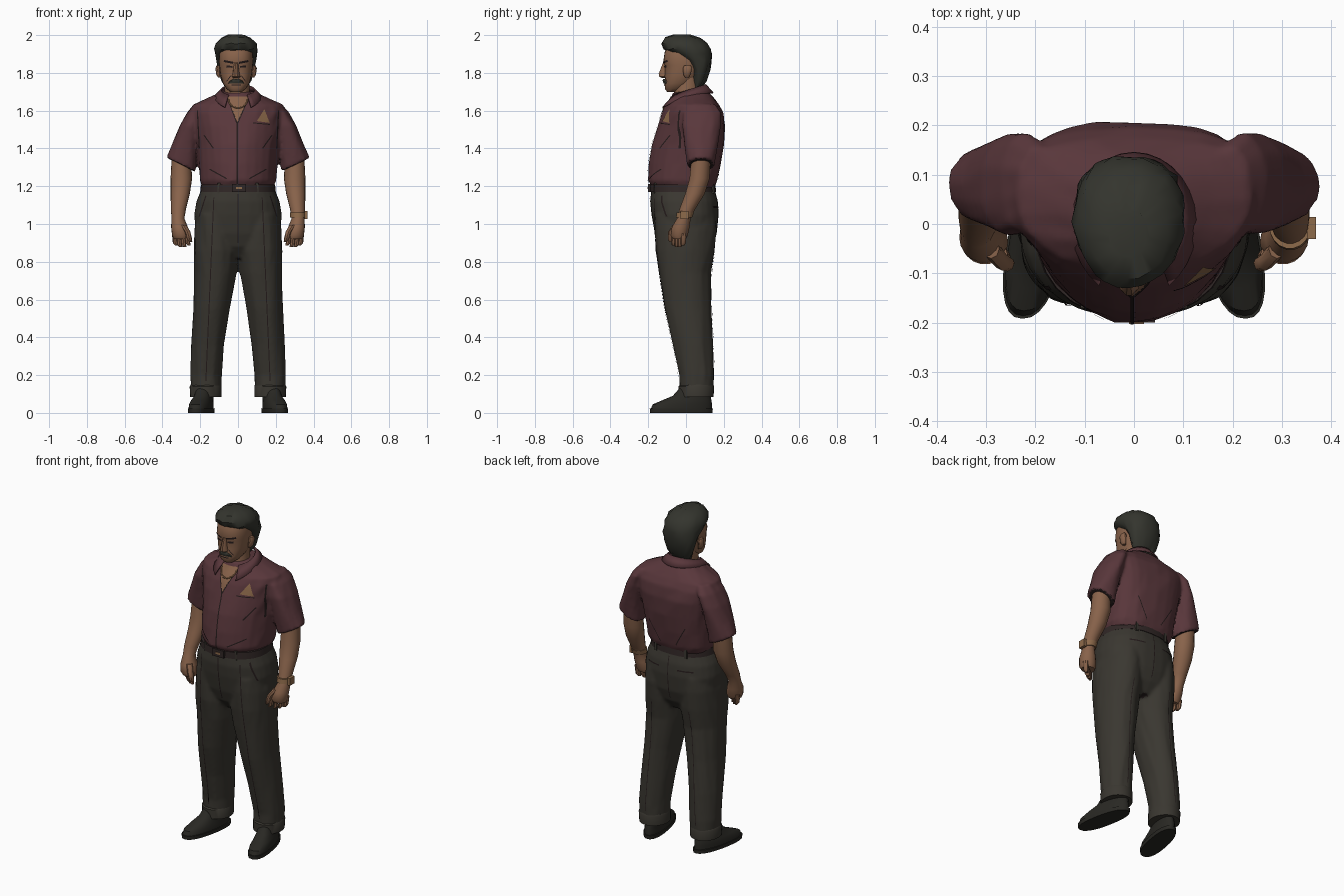
import bpy, bmesh, math, random
from mathutils import Vector
from mathutils.bvhtree import BVHTree

random.seed(4)
cube = bpy.data.objects.get("Cube")
if cube:
    bpy.data.objects.remove(cube)
made = []


def material(name, r, g, b):
    m = bpy.data.materials.new(name)
    m.use_nodes = True
    m.diffuse_color = (r, g, b, 1)
    m.node_tree.nodes["Principled BSDF"].inputs["Base Color"].default_value = (r, g, b, 1)
    return m


SHIRT = material("maroon cloth", .1, .038, .044)
TROUSER = material("charcoal cloth", .042, .038, .03)
SKIN = material("tan skin", .25, .125, .07)
HAIR = material("black hair", .034, .035, .027)
SHOE = material("black leather", .022, .021, .017)
BELT = material("brown leather", .03, .02, .019)
INK = material("dark seam", .018, .011, .011)
METAL = material("bronze metal", .27, .145, .07)


def finish(name, bm, mat):
    mesh = bpy.data.meshes.new(name)
    bm.to_mesh(mesh)
    bm.free()
    mesh.materials.append(mat)
    ob = bpy.data.objects.new(name, mesh)
    bpy.context.collection.objects.link(ob)
    made.append(ob)
    return ob


def loft(name, mat, rings, side=1, sides=28, front=2, back=2, mid=.5, jitter=0, warp=None):
    """Skin horizontal rings given as (centre x, z, half width, front y, back y)."""
    bm = bmesh.new()
    loops = []
    for cx, z, rx, yf, yb in rings:
        ym = yf + (yb - yf) * mid
        loop = []
        for i in range(sides):
            a = math.tau * i / sides
            c, s = math.cos(a), math.sin(a)
            p = 2 / (front if s < 0 else back)
            depth = (yb - ym) if s > 0 else (ym - yf)
            v = Vector((cx + math.copysign(rx * abs(c) ** p, c),
                        ym + math.copysign(depth * abs(s) ** p, s), z))
            v += Vector([random.uniform(-jitter, jitter) for _ in range(3)])
            if warp:
                v = warp(v)
            v.x *= side
            loop.append(bm.verts.new(v))
        loops.append(loop)
    for low, high in zip(loops, loops[1:]):
        for i in range(sides):
            j = (i + 1) % sides
            bm.faces.new((low[i], low[j], high[j], high[i]))
    bm.faces.new(loops[0])
    bm.faces.new(loops[-1])
    bmesh.ops.recalc_face_normals(bm, faces=bm.faces)
    return finish(name, bm, mat)


def blend(name, mat, parts, passes):
    """Fuse overlapping parts into one garment with dark undersides; return a ray target."""
    bm = bmesh.new()
    for part in parts:
        bm.from_mesh(part.data)
        made.remove(part)
        bpy.data.objects.remove(part)
    ob = finish(name, bm, mat)
    remesh = ob.modifiers.new("fuse", "REMESH")
    remesh.mode = "VOXEL"
    remesh.voxel_size = .01
    ob.modifiers.new("soften", "SMOOTH").iterations = passes
    deps = bpy.context.evaluated_depsgraph_get()
    fused = bpy.data.meshes.new_from_object(ob.evaluated_get(deps))
    ob.modifiers.clear()
    ob.data = fused
    fused.materials.append(INK)
    for p in fused.polygons:
        p.material_index = int(p.normal.z < -.85)
    return tree(ob)


def tree(ob):
    return BVHTree.FromPolygons([v.co for v in ob.data.vertices],
                                [p.vertices[:] for p in ob.data.polygons])


def decal(name, mat, target, outline, facing=-1):
    """Lay a flat x-z outline onto the front or back of a surface."""
    bm = bmesh.new()
    bm.faces.new([bm.verts.new((x, 0, z)) for x, z in outline])
    bmesh.ops.subdivide_edges(bm, edges=bm.edges[:], cuts=9, use_grid_fill=True)
    for v in bm.verts:
        hit = target.ray_cast(Vector((v.co.x, facing, v.co.z)), Vector((0, -facing, 0)))[0]
        v.co.y = (hit.y if hit else 0) + facing * .004
    bm.normal_update()
    bmesh.ops.reverse_faces(bm, faces=[f for f in bm.faces if f.normal.y * facing < 0])
    return finish(name, bm, mat)


def stroke(name, target, a, b, width=.006, facing=-1):
    (ax, az), (bx, bz) = a, b
    d = Vector((bx - ax, bz - az)).normalized() * width / 2
    decal(name, INK, target, [(ax - d.y, az + d.x), (bx - d.y, bz + d.x),
                              (bx + d.y, bz - d.x), (ax + d.y, az - d.x)], facing)


def box(name, mat, centre, size):
    bm = bmesh.new()
    bmesh.ops.create_cube(bm, size=1)
    bmesh.ops.scale(bm, vec=size, verts=bm.verts)
    bmesh.ops.translate(bm, vec=centre, verts=bm.verts)
    return finish(name, bm, mat)


def sleeve_slant(v):
    return Vector((v.x, v.y, v.z + .45 * (v.x - .305) * max(0, 1 - (v.z - 1.33) / .15)))


def toe_out(v):
    return Vector((v.x - .19 * (v.y + .02), v.y, v.z))


# Shirt body and sleeves, fused at the shoulders
shirt = [loft("body", SHIRT, [
    (0, 1.19, .185, -.18, .15), (0, 1.23, .203, -.203, .167), (0, 1.32, .208, -.196, .183),
    (0, 1.42, .217, -.18, .201), (0, 1.52, .235, -.152, .208), (0, 1.59, .252, -.126, .196),
    (0, 1.63, .24, -.105, .175), (0, 1.665, .16, -.082, .148), (0, 1.7, .09, -.065, .12)],
    front=1.9, back=2.8, mid=.55, jitter=.003)]
for s in (1, -1):
    shirt.append(loft("sleeve", SHIRT, [
        (.303, 1.315, .075, .006, .153), (.278, 1.42, .067, -.008, .168), (.249, 1.52, .06, -.022, .184),
        (.222, 1.59, .047, -.014, .185), (.19, 1.637, .04, .03, .155)], s, sides=20, front=2.4,
        jitter=.003, warp=sleeve_slant))
shirt_tree = blend("shirt", SHIRT, shirt, 2)

# Open neckline, placket, pocket badge and cloth folds
decal("open_neck", SKIN, shirt_tree, [(-.056, 1.675), (-.004, 1.53), (.056, 1.675)])
stroke("placket_seam", shirt_tree, (-.004, 1.53), (-.004, 1.2), .007)
decal("pocket_badge", METAL, shirt_tree, [(.1, 1.545), (.168, 1.535), (.14, 1.608)])
stroke("pocket_edge", shirt_tree, (.08, 1.535), (.17, 1.527), .005)
for s in (1, -1):
    stroke("neck_edge", shirt_tree, (s * .052, 1.66), (-.004, 1.53), .007)
    stroke("waist_fold", shirt_tree, (s * .06, 1.24), (s * .15, 1.29))
    stroke("chest_fold", shirt_tree, (s * .13, 1.4), (s * .18, 1.47))
    stroke("sleeve_seam", shirt_tree, (s * .215, 1.6), (s * .205, 1.4))
    stroke("back_fold", shirt_tree, (s * .05, 1.24), (s * .12, 1.36), .005, 1)

# Collar band with pointed front
bm = bmesh.new()
rows = []
for i in range(25):
    a = math.radians(-146 + 292 * i / 24)
    c, s = math.cos(a), math.sin(a)
    drop = (1 - c) / 2
    top = (.085 * s, .012 + .088 * c, 1.735 - .06 * drop)
    low = (.122 * s, -.002 + .142 * c, 1.69 - .09 * drop ** 2)
    rows.append([bm.verts.new(p) for p in (top, low)])
for (a, b), (c, d) in zip(rows, rows[1:]):
    bm.faces.new((a, b, d, c))
collar = finish("collar", bm, SHIRT)
collar.modifiers.new("thickness", "SOLIDIFY").thickness = .008

# Neck and head
loft("neck", SKIN, [(0, 1.6, .075, -.09, .09), (-.004, 1.68, .066, -.065, .075),
                    (-.008, 1.79, .066, -.06, .075)])
HX = -.01
head = loft("head", SKIN, [
    (HX, 1.7, .03, -.1, -.04), (HX, 1.715, .05, -.112, .0), (HX, 1.745, .07, -.113, .05),
    (HX, 1.79, .083, -.112, .08), (HX, 1.84, .089, -.113, .1), (HX, 1.862, .09, -.12, .1),
    (HX, 1.91, .088, -.113, .1), (HX, 1.96, .07, -.09, .08)], front=2.4)
face_tree = tree(head)
loft("nose", SKIN, [(HX, 1.772, .014, -.125, -.1), (HX, 1.78, .023, -.143, -.09),
                    (HX, 1.795, .018, -.146, -.09), (HX, 1.855, .01, -.122, -.1)], sides=10)
loft("hair", HAIR, [
    (HX, 1.72, .055, .03, .085), (HX, 1.76, .078, .03, .11), (HX, 1.82, .095, .02, .128),
    (HX, 1.865, .104, -.02, .137), (HX, 1.9, .11, -.075, .138), (HX, 1.925, .114, -.118, .133),
    (HX, 1.955, .108, -.128, .115), (HX, 1.985, .08, -.11, .08), (HX, 2, .04, -.07, .03)],
    back=2.2, jitter=.004)
loft("moustache", HAIR, [(HX, 1.745, .042, -.118, -.09), (HX, 1.758, .034, -.124, -.09),
                         (HX, 1.768, .016, -.122, -.09)], sides=16)
stroke("mouth", face_tree, (HX - .025, 1.736), (HX + .025, 1.736))
for s in (1, -1):
    stroke("eyebrow", face_tree, (HX + s * .015, 1.853), (HX + s * .065, 1.863), .011)
    stroke("eye", face_tree, (HX + s * .02, 1.832), (HX + s * .052, 1.834), .01)
    stroke("cheek_line", face_tree, (HX + s * .028, 1.785), (HX + s * .05, 1.755), .004)
    loft("ear", SKIN, [(HX + s * .085, 1.775, .01, -.005, .015), (HX + s * .092, 1.79, .013, -.015, .025),
                       (HX + s * .096, 1.825, .014, -.017, .034),
                       (HX + s * .094, 1.84, .009, -.01, .025)], sides=10)

# Neck chain
chain = bpy.data.curves.new("chain", "CURVE")
chain.dimensions = "3D"
chain.bevel_depth = .004
chain.bevel_resolution = 1
line = chain.splines.new("POLY")
line.points.add(12)
for i, p in enumerate(line.points):
    a = math.pi * (i / 12 - .5)
    x, z = .05 * math.sin(a), 1.66 - .045 * math.cos(a)
    hit = shirt_tree.ray_cast(Vector((x, -1, z)), Vector((0, 1, 0)))[0]
    p.co = (x, hit.y - .007, z, 1)
chain.materials.append(METAL)
bpy.context.collection.objects.link(bpy.data.objects.new("neck_chain", chain))

# Trousers, legs fused to the seat
trousers = [loft("seat", TROUSER, [
    (0, .82, .12, -.09, .1), (0, .88, .19, -.14, .14), (0, .95, .224, -.165, .163),
    (0, 1.05, .232, -.183, .173), (0, 1.12, .22, -.19, .169), (0, 1.19, .192, -.183, .15)],
    front=2.3, back=2.4)]
for s in (1, -1):
    trousers.append(loft("leg", TROUSER, [
        (.17, .09, .079, -.032, .143), (.17, .2, .083, -.035, .147), (.16, .36, .087, -.067, .143),
        (.141, .55, .096, -.112, .134), (.121, .74, .111, -.142, .132), (.117, .86, .117, -.16, .151),
        (.117, .97, .113, -.165, .16), (.113, 1.05, .105, -.165, .155)], s, front=2.2, jitter=.003))
trouser_tree = blend("trousers", TROUSER, trousers, 3)
stroke("fly_seam", trouser_tree, (0, 1.16), (0, .9))
stroke("seat_seam", trouser_tree, (0, 1.16), (0, .9), .005, 1)

# Belt
loft("belt", BELT, [(0, 1.17, .2, -.191, .159), (0, 1.21, .196, -.19, .156)], front=2.2, back=2.4)
box("buckle", BELT, (.005, -.193, 1.191), (.075, .014, .044))
box("buckle_pin", METAL, (.005, -.2, 1.191), (.03, .006, .012))
for x in (-.1, .1):
    box("belt_loop", TROUSER, (x, -.16, 1.19), (.016, .02, .055))
    box("belt_loop", TROUSER, (x, .139, 1.19), (.016, .02, .055))

for s, label in ((1, "left"), (-1, "right")):
    # Turned-up cuff, creases and pockets
    loft(label + "_cuff", TROUSER, [(.17, .085, .083, -.04, .146), (.171, .14, .085, -.041, .149),
                                    (.17, .15, .08, -.03, .144)], s)
    stroke("crease", trouser_tree, (s * .128, 1.14), (s * .17, .17), .005)
    stroke("back_crease", trouser_tree, (s * .125, .85), (s * .17, .17), .004, 1)
    stroke("side_pocket", trouser_tree, (s * .17, 1.15), (s * .205, 1.04))
    stroke("back_pocket", trouser_tree, (s * .06, 1.09), (s * .15, 1.09), .008, 1)

    # Shoe
    loft(label + "_sole", SHOE, [(.193, 0, .059, -.19, .14), (.193, .022, .061, -.192, .142)], s,
         front=2.4, back=2.3, warp=toe_out)
    loft(label + "_shoe", SHOE, [
        (.193, .02, .057, -.187, .138), (.193, .045, .057, -.176, .138), (.193, .065, .052, -.13, .135),
        (.188, .09, .047, -.07, .13), (.185, .13, .045, -.035, .125)], s, front=2.4, warp=toe_out)

    # Arm and palm
    loft(label + "_arm", SKIN, [
        (.3, 1.37, .05, .03, .133), (.3, 1.24, .057, .018, .125), (.306, 1.16, .051, -.005, .1),
        (.315, 1.08, .04, -.035, .05), (.318, 1.03, .034, -.048, .025), (.31, .985, .044, -.075, .02),
        (.302, .94, .047, -.082, .01), (.3, .92, .04, -.07, .0)], s, sides=18)

    # Fingers and thumb
    for i in range(4):
        x, y = .336 - .022 * i, -.015 - .016 * i
        tip = .885 - .008 * (i in (1, 2))
        loft(label + "_finger", SKIN, [
            (x - .012, tip, .008, y - .012, y + .006), (x - .004, tip + .015, .013, y - .014, y + .014),
            (x, .95, .014, y - .014, y + .018)], s, sides=8)
    loft(label + "_thumb", SKIN, [(.25, .905, .008, -.088, -.07), (.256, .92, .013, -.096, -.066),
                                  (.268, .96, .015, -.094, -.058), (.29, .995, .017, -.07, -.03)],
         s, sides=8)

# Wrist watch
loft("watch_band", METAL, [(.317, 1.035, .041, -.053, .033), (.316, 1.062, .042, -.05, .043)], sides=18)
box("watch_case", METAL, (.36, -.008, 1.048), (.018, .044, .044))

bpy.ops.object.select_all(action="DESELECT")
for ob in made:
    ob.select_set(True)
bpy.context.view_layer.objects.active = made[0]
bpy.ops.object.shade_smooth_by_angle(angle=math.radians(40))
